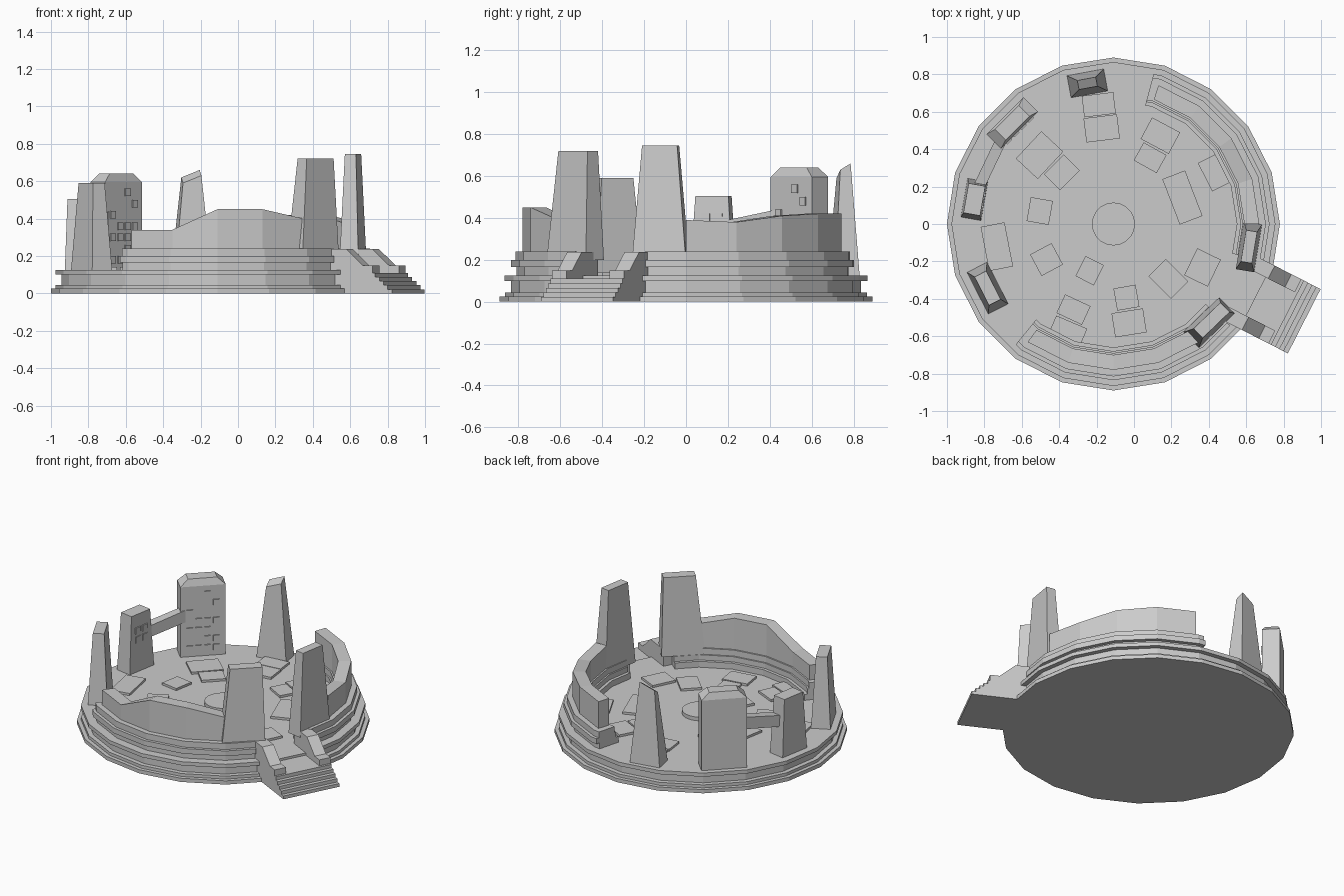
import bpy, random
from math import sin, cos, radians, floor
from mathutils import Matrix, Vector

if "Cube" in bpy.data.objects:
    bpy.data.objects.remove(bpy.data.objects["Cube"])

CX = -0.11          # centre of the round terrace
SIDES, STEP = 20, 18


def mesh(name, verts, faces, mat=Matrix()):
    me = bpy.data.meshes.new(name)
    me.from_pydata([mat @ Vector(v) for v in verts], [], faces)
    ob = bpy.data.objects.new(name, me)
    bpy.context.collection.objects.link(ob)
    return ob


def frame(ang, r=0):
    """Local x points outward, local y along the rim."""
    return (Matrix.Translation((CX, 0, 0)) @ Matrix.Rotation(radians(ang), 4, 'Z')
            @ Matrix.Translation((r, 0, 0)))


def polar(a, r):
    # point on the 20-sided outline, so odd angles stay on the flat faces
    d = a - STEP * (floor(a / STEP) + 0.5)
    r *= cos(radians(STEP / 2)) / cos(radians(d))
    return CX + r * cos(radians(a)), r * sin(radians(a))


def arc(name, angs, r0, r1, z0, tops):
    verts, faces = [], []
    for a, t in zip(angs, tops):
        i, o = polar(a, r0), polar(a, r1)
        verts += [(*i, z0), (*o, z0), (*o, t), (*i, t)]
    n = len(angs)
    for k in range(n - 1):
        b = 4 * k
        for j in range(4):
            m = (j + 1) % 4
            faces.append((b + j, b + 4 + j, b + 4 + m, b + m)[::-1])
    faces += [(3, 2, 1, 0)[::-1], tuple(4 * (n - 1) + j for j in range(4))[::-1]]
    return mesh(name, verts, faces)


def prism(name, profile, y0, y1, mat):
    """Extrude an x-z profile along local y."""
    n = len(profile)
    verts = [(x, y0, z) for x, z in profile] + [(x, y1, z) for x, z in profile]
    faces = [tuple(range(n)), tuple(range(2 * n - 1, n - 1, -1))]
    faces += [((k + 1) % n, k, k + n, (k + 1) % n + n) for k in range(n)]
    return mesh(name, verts, faces, mat)


def tower(name, ang, r, z0, z1, base, top, shift=(0, 0), slant=(0, 0)):
    verts = []
    for (d, w), z, (sx, sy), (tx, ty) in ((base, z0, (0, 0), (0, 0)), (top, z1, shift, slant)):
        for u, v in ((-1, -1), (1, -1), (1, 1), (-1, 1)):
            verts.append((sx + u * d / 2, sy + v * w / 2, z + u * tx + v * ty))
    faces = [(3, 2, 1, 0), (4, 5, 6, 7)] + [(k, (k + 1) % 4, (k + 1) % 4 + 4, k + 4) for k in range(4)]
    return mesh(name, verts, faces, frame(ang, r))


def disc(name, r, z0, z1):
    bpy.ops.mesh.primitive_cylinder_add(vertices=SIDES, radius=r, depth=z1 - z0,
                                        location=(CX, 0, (z0 + z1) / 2),
                                        rotation=(0, 0, radians(STEP / 2) * 0))
    bpy.context.object.name = name


# Round terrace in stacked tiers, with a centre dais
for name, r, z0, z1 in (("base_tier", .89, 0, .025), ("second_tier", .865, .025, .045),
                        ("terrace_drum", .835, .045, .1), ("terrace_floor", .866, .1, .125),
                        ("centre_dais", .115, .125, .15)):
    disc(name, r, z0, z1)

# Low stepped parapet in two arcs, either side of the stairs
arcs = {"front": [231, 234, 252, 270, 288, 306, 319],
        "right": [-14, 0, 18, 36, 54, 72, 75]}
for side, angs in arcs.items():
    for k, (r0, r1, z0, z1) in enumerate(((.66, .81, .125, .165), (.68, .835, .165, .2),
                                          (.69, .815, .2, .24))):
        arc(f"{side}_parapet_{k}", angs, r0, r1, z0, [z1] * len(angs))

# Tall broken walls
arc("front_wall", [234, 252, 270, 288, 306], .70, .78, .24, [.34, .34, .45, .45, .40])
arc("right_wall", [0, 18, 36, 54, 72], .70, .78, .24, [.39, .38, .41, .42, .42])

# Standing towers around the rim
tower("right_pylon", -9.5, .735, .2, .745, (.10, .26), (.06, .17))
tower("front_pylon", -46, .735, .2, .72, (.12, .27), (.07, .20), shift=(0, .02))
tower("back_pylon", 100.5, .765, .12, .625, (.12, .20), (.05, .10), slant=(.015, -.02))
tower("left_pylon", 207, .755, .12, .59, (.12, .25), (.07, .17))
tower("gate_pylon", 170, .755, .12, .505, (.11, .21), (.09, .16), slant=(0, 0))

# Square block with chamfered crown
block = frame(135, .765)
tower("block_tower", 135, .765, .12, .595, (.11, .28), (.11, .28))
tower("block_crown", 135, .765, .595, .64, (.11, .28), (.08, .18))

# Broken stone panels on the inner faces
random.seed(4)
for mat, rows, cols, dx, w, zs in ((block, 7, 4, -.055, .055, .16),
                                   (frame(170, .755), 3, 2, -.046, .06, .32)):
    for i in range(rows):
        for j in range(cols):
            if random.random() < .55:
                y, z = (j - (cols - 1) / 2) * w, zs + i * .06
                prism("stone_panel", [(dx - .008, z), (dx + .02, z), (dx + .02, z + .04), (dx - .008, z + .04)],
                      y - w * .35, y + w * .35, mat)

# Leaning beam between the block and the gate pylon
verts = []
for a, z0, z1 in ((166, .31, .385), (143, .36, .44)):
    for r, z in ((.72, z0), (.78, z0), (.78, z1), (.72, z1)):
        verts.append((CX + r * cos(radians(a)), r * sin(radians(a)), z))
mesh("leaning_beam", verts, [(0, 1, 2, 3), (7, 6, 5, 4)]
     + [((k + 1) % 4, k, k + 4, (k + 1) % 4 + 4) for k in range(4)])

# Entrance stairs with sloping cheek walls
stair = frame(-27)
prism("stairs", [(.7, 0), (1.145, 0), (1.145, .022), (1.12, .022), (1.12, .045), (1.095, .045),
                 (1.095, .066), (1.07, .066), (1.07, .087), (1.045, .087), (1.045, .11), (.7, .11)],
      -.193, .193, stair)
cheek = [(.7, .05), (1.03, .05), (1.03, .15), (.97, .15), (.87, .238), (.7, .238)]
for s, y0, y1 in (("left", -.193, -.115), ("right", .115, .193)):
    prism(s + "_stair_cheek", cheek, y0, y1, stair)

# Loose floor slabs: angle, inner radius, outer radius, width
for a, r0, r1, w in ((97, .45, .58, .18), (97, .585, .70, .17), (135, .33, .45, .15), (137, .46, .62, .2),
                     (170, .34, .46, .13), (208, .34, .47, .13), (243, .22, .34, .11), (245, .45, .56, .15),
                     (247, .57, .67, .18), (280, .34, .46, .12), (279, .47, .6, .17), (-45, .33, .5, .13),
                     (-26, .46, .6, .16), (21, .33, .46, .26), (61, .35, .46, .14), (62, .47, .6, .17),
                     (191, .57, .7, .24), (27, .55, .66, .17)):
    tower("floor_slab", a, (r0 + r1) / 2, .12, .14, (r1 - r0, w), (r1 - r0, w))

# Consistent outward normals
import bmesh
for ob in bpy.data.objects:
    bm = bmesh.new()
    bm.from_mesh(ob.data)
    bmesh.ops.recalc_face_normals(bm, faces=bm.faces)
    bm.to_mesh(ob.data)
    bm.free()
